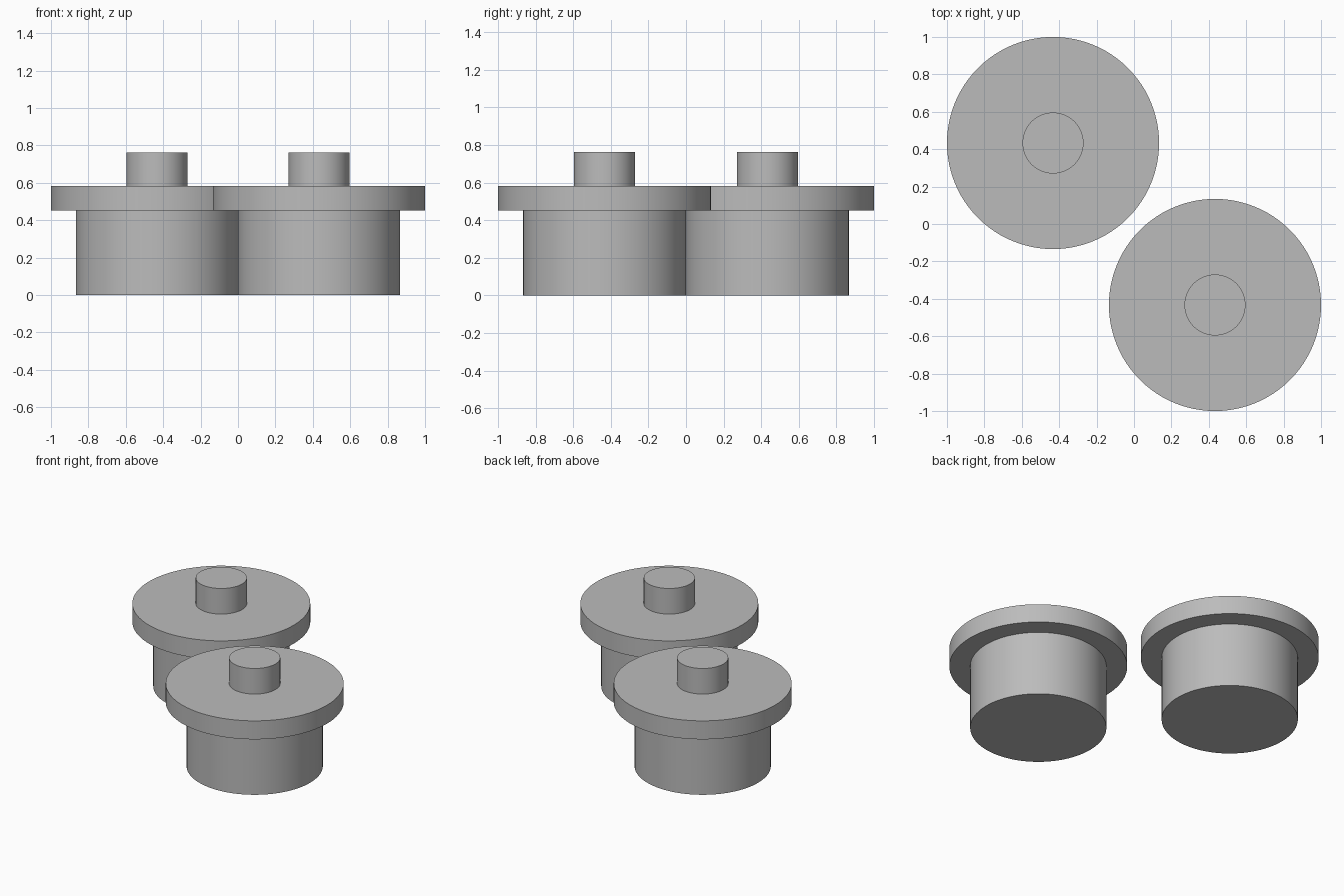
import bpy
import bmesh
import math
from mathutils import Vector

cube = bpy.data.objects.get("Cube")
if cube:
    bpy.data.objects.remove(cube, do_unlink=True)

GREY = (0.5, 0.5, 0.5, 1.0)
grey = bpy.data.materials.new("plain grey")
grey.use_nodes = True
grey.diffuse_color = GREY
grey.node_tree.nodes["Principled BSDF"].inputs["Base Color"].default_value = GREY

SEGMENTS = 96
OFFSET = 0.433
BODY_R, FLANGE_R, KNOB_R = 0.434, 0.567, 0.163
BODY_TOP, FLANGE_TOP, KNOB_TOP = 0.452, 0.582, 0.762

# Stepped half-section: body, flange and knob
PROFILE = [
    (0, 0), (BODY_R, 0), (BODY_R, BODY_TOP),
    (FLANGE_R, BODY_TOP), (FLANGE_R, FLANGE_TOP),
    (KNOB_R, FLANGE_TOP), (KNOB_R, KNOB_TOP), (0, KNOB_TOP),
]


def turned_part(name, profile, location):
    """Revolve a half-section around z into one closed solid."""
    bm = bmesh.new()
    verts = [bm.verts.new((r, 0, z)) for r, z in profile]
    edges = [bm.edges.new(pair) for pair in zip(verts, verts[1:])]
    bmesh.ops.spin(bm, geom=verts + edges, cent=Vector(), axis=(0, 0, 1),
                   angle=math.tau, steps=SEGMENTS)
    bmesh.ops.remove_doubles(bm, verts=bm.verts, dist=1e-4)
    bmesh.ops.recalc_face_normals(bm, faces=bm.faces)
    mesh = bpy.data.meshes.new(name)
    bm.to_mesh(mesh)
    bm.free()
    mesh.materials.append(grey)
    obj = bpy.data.objects.new(name, mesh)
    obj.location = location
    bpy.context.collection.objects.link(obj)

    # Smooth round walls, crisp rims
    bpy.ops.object.select_all(action="DESELECT")
    obj.select_set(True)
    bpy.context.view_layer.objects.active = obj
    bpy.ops.object.shade_smooth_by_angle(angle=math.radians(30))


# Two matching flanged plugs set on a diagonal
for name, side in (("front_left_plug", 1), ("back_right_plug", -1)):
    turned_part(name, PROFILE, (side * OFFSET, -side * OFFSET, 0))
